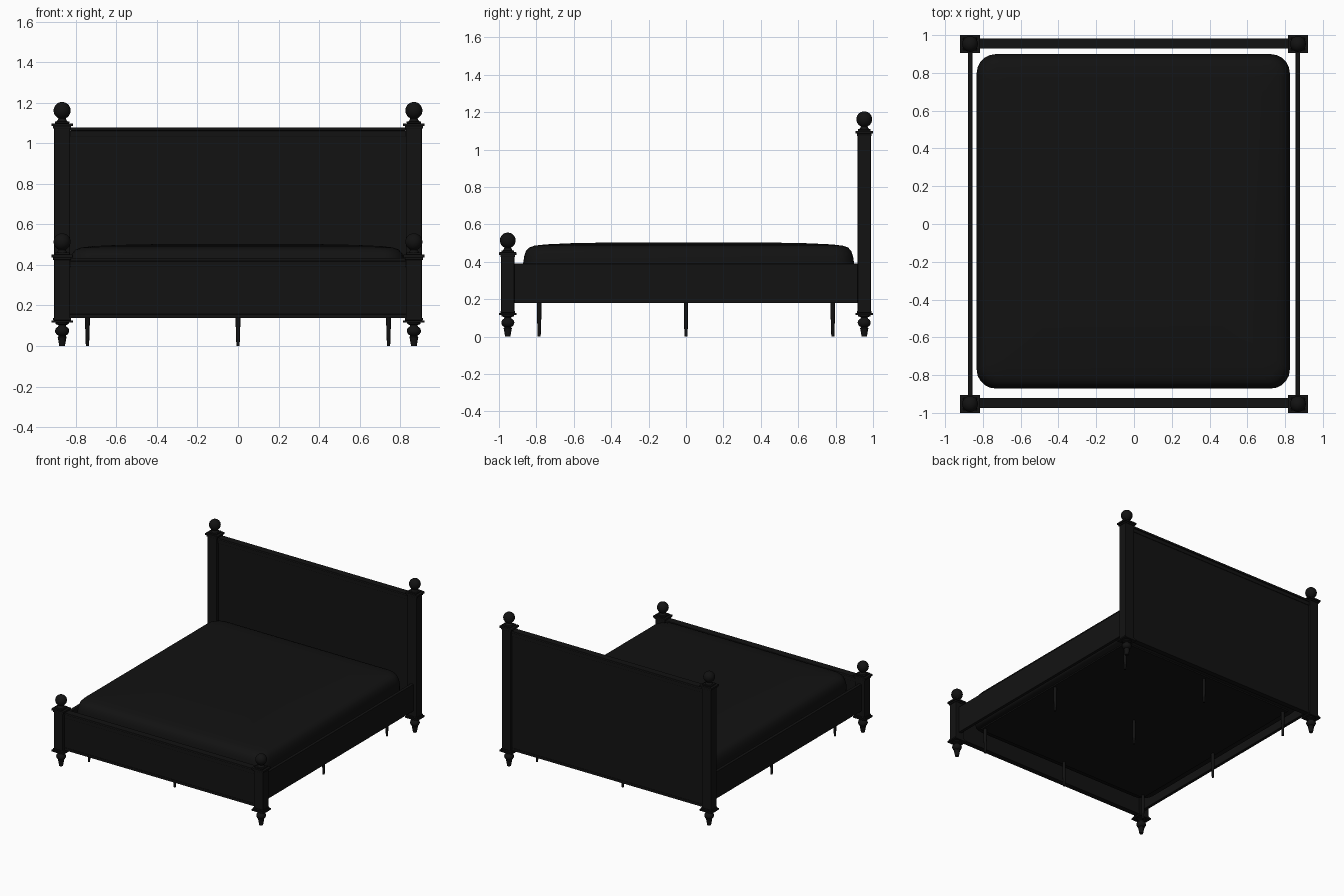
import bpy, bmesh, math
from mathutils import Vector

if "Cube" in bpy.data.objects:
    bpy.data.objects.remove(bpy.data.objects["Cube"])

black = bpy.data.materials.new("black_paint")
black.diffuse_color = (0.006, 0.006, 0.006, 1)
black.use_nodes = True
black.node_tree.nodes["Principled BSDF"].inputs["Base Color"].default_value = black.diffuse_color


def finish(name, bm, smooth=None, bevel=0):
    bmesh.ops.recalc_face_normals(bm, faces=bm.faces)
    me = bpy.data.meshes.new(name)
    bm.to_mesh(me)
    bm.free()
    ob = bpy.data.objects.new(name, me)
    bpy.context.collection.objects.link(ob)
    me.materials.append(black)
    if bevel:
        m = ob.modifiers.new("bevel", 'BEVEL')
        m.width, m.segments = bevel, 2
    if smooth:
        bpy.ops.object.select_all(action='DESELECT')
        ob.select_set(True)
        bpy.context.view_layer.objects.active = ob
        bpy.ops.object.shade_smooth_by_angle(angle=math.radians(smooth))
    return ob


def box(name, x, y, z, bevel=0):
    """Box from (min, max) pairs."""
    bm = bmesh.new()
    bmesh.ops.create_cube(bm, size=1)
    for v in bm.verts:
        v.co = Vector([(p[0] + p[1]) / 2 + c * (p[1] - p[0]) for p, c in zip((x, y, z), v.co)])
    return finish(name, bm, bevel=bevel)


def loft(bm, rings):
    """Skin between equal-length closed loops and cap both ends."""
    loops = [[bm.verts.new(p) for p in r] for r in rings]
    n = len(loops[0])
    for a, b in zip(loops, loops[1:]):
        for i in range(n):
            bm.faces.new((a[i], a[(i + 1) % n], b[(i + 1) % n], b[i]))
    bm.faces.new(loops[0])
    bm.faces.new(loops[-1])


def turned(name, x, y, profile, n=24):
    """Lathe of (radius, z) points."""
    bm = bmesh.new()
    loft(bm, [[(x + r * math.cos(2 * math.pi * i / n), y + r * math.sin(2 * math.pi * i / n), z)
               for i in range(n)] for r, z in profile])
    return finish(name, bm, smooth=40)


FOOT = [(0.014, 0), (0.016, 0.012), (0.022, 0.045), (0.018, 0.048), (0.018, 0.052), (0.028, 0.057),
        (0.034, 0.068), (0.035, 0.076), (0.031, 0.088), (0.02, 0.096), (0.018, 0.103),
        (0.032, 0.108), (0.034, 0.117)]


def post(name, x, y, top):
    def slab(part, hx, hy, z0, z1, bevel=0.002):
        box(f"{name}_{part}", (x - hx, x + hx), (y - hy, y + hy), (z0, z1), bevel)
    slab("shaft", 0.040, 0.036, 0.12, top, 0.005)
    slab("base_plate", 0.053, 0.047, 0.115, 0.127)
    slab("base_moulding", 0.045, 0.040, 0.127, 0.138)
    slab("cap_moulding", 0.045, 0.040, top - 0.022, top - 0.010)
    slab("cap", 0.053, 0.047, top - 0.010, top + 0.004)
    slab("cap_step", 0.036, 0.034, top + 0.004, top + 0.014)
    turned(f"{name}_foot", x, y, FOOT)
    # ball finial on a short neck
    r, c = 0.042, top + 0.067
    ball = [(0.028, top + 0.012), (0.022, top + 0.020), (0.018, top + 0.027)]
    ball += [(max(0.0005, r * math.sin(a)), c - r * math.cos(a))
             for a in [math.radians(d) for d in range(28, 181, 8)]]
    turned(f"{name}_finial", x, y, ball)


def board(name, y, top, bottom=0.137):
    """End panel with moulded top rail."""
    w = (-0.83, 0.83)
    box(f"{name}_panel", w, (y - 0.018, y + 0.018), (bottom, top - 0.03))
    box(f"{name}_moulding", w, (y - 0.022, y + 0.022), (top - 0.045, top - 0.016), 0.003)
    box(f"{name}_top_rail", w, (y - 0.027, y + 0.027), (top - 0.016, top), 0.003)
    box(f"{name}_bottom_rail", w, (y - 0.021, y + 0.021), (bottom, bottom + 0.02), 0.002)


# posts and end boards
for side, s in (("left", -1), ("right", 1)):
    post(f"{side}_head_post", s * 0.868, 0.953, 1.095)
    post(f"{side}_foot_post", s * 0.868, -0.953, 0.447)
    xs = sorted((s * 0.856, s * 0.880))
    box(f"{side}_side_rail", xs, (-0.925, 0.925), (0.18, 0.39), 0.002)
board("headboard", 0.956, 1.078)
board("footboard", -0.948, 0.435)

# platform and its support legs
box("platform", (-0.765, 0.765), (-0.81, 0.82), (0.195, 0.23))
for i in (-1, 0, 1):
    for j in (-1, 0, 1):
        turned("support_leg", i * 0.743, j * 0.785, [(0.008, 0), (0.012, 0.12), (0.012, 0.2)], 12)

# mattress: rounded rectangles stacked, drawn in toward the top


def rounded_rect(inset, z, rad=0.10, seg=5):
    hx, hy, cx, cy = 0.829 - inset, 0.885 - inset, -0.004, 0.014
    rad = max(0.03, rad - inset * 0.3)
    pts = []
    for k, (sx, sy) in enumerate(((1, 1), (-1, 1), (-1, -1), (1, -1))):
        for i in range(seg + 1):
            a = math.radians(90 * k + 90 * i / seg)
            pts.append((cx + sx * (hx - rad) + rad * math.cos(a),
                        cy + sy * (hy - rad) + rad * math.sin(a), z))
    return pts


bm = bmesh.new()
loft(bm, [rounded_rect(i, z) for i, z in (
    (0.02, 0.205), (0.006, 0.22), (0.004, 0.30), (0, 0.39), (0.006, 0.43), (0.015, 0.457),
    (0.032, 0.476), (0.06, 0.486), (0.12, 0.493), (0.25, 0.499), (0.45, 0.503))])
finish("mattress", bm, smooth=60)
